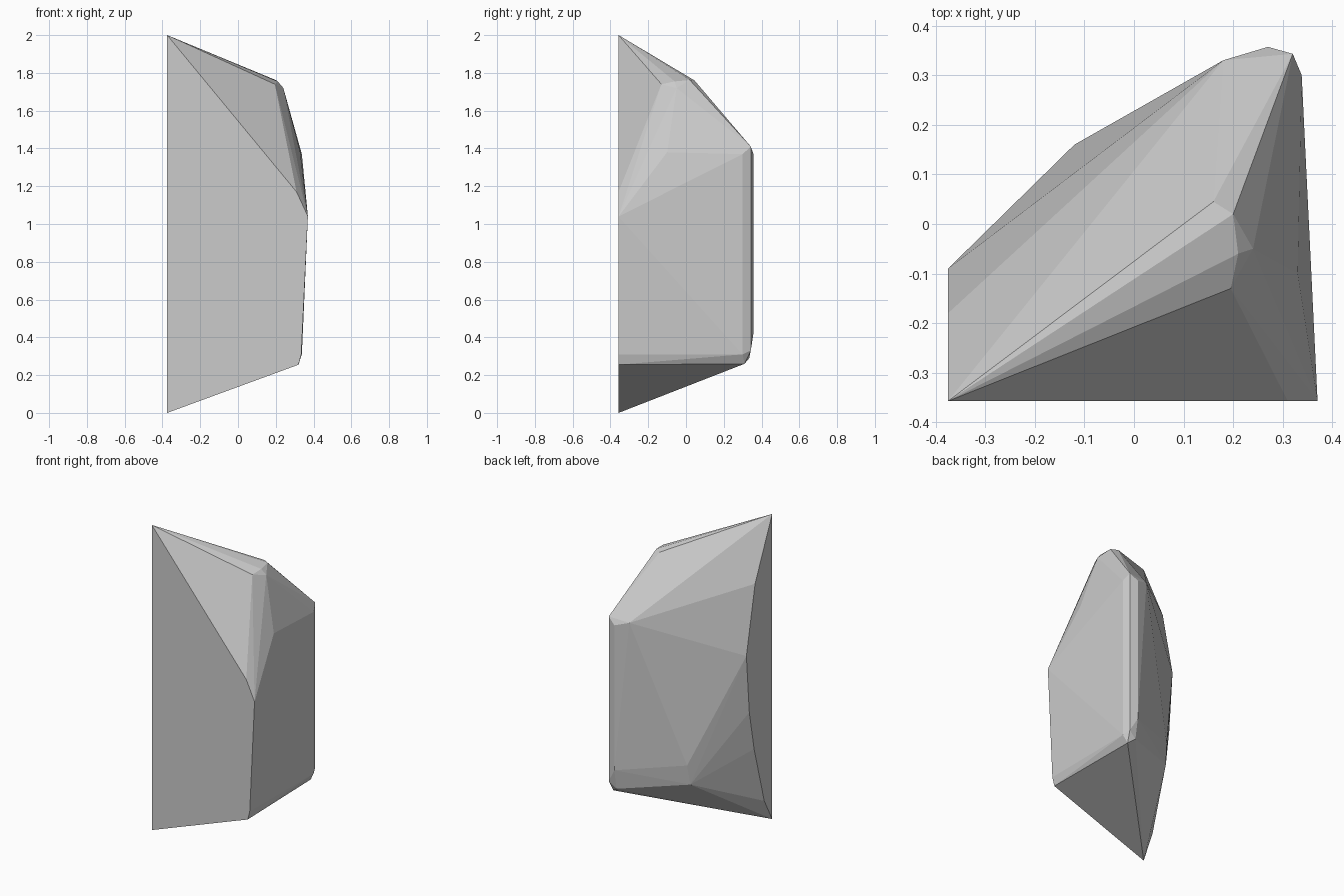
import bpy
import bmesh

cube = bpy.data.objects.get("Cube")
if cube:
    bpy.data.objects.remove(cube, do_unlink=True)

# Stone colour
stone = bpy.data.materials.new("stone grey")
stone.use_nodes = True
grey = (0.6, 0.6, 0.6, 1)
stone.diffuse_color = grey
stone.node_tree.nodes["Principled BSDF"].inputs["Base Color"].default_value = grey

LEFT, FRONT = -0.375, -0.357

# Flat front cut: x, z outline
front_cut = [(LEFT, 0), (LEFT, 2), (0.31, 1.17), (0.37, 1.04), (0.335, 0.31), (0.32, 0.255)]
# Flat side cut: y, z of its curved back edge
side_cut = [(-0.18, 1.61), (-0.09, 1.17), (-0.12, 0.79), (-0.17, 0.53), (-0.275, 0.15)]
# Blunt shoulder near the top
shoulder = [(0.16, 0.045, 1.76), (0.20, 0.02, 1.762), (0.21, -0.06, 1.755),
            (0.24, -0.05, 1.72), (0.195, -0.13, 1.74), (0.33, -0.10, 1.38)]
# Bevelled upright edge at the back corner: x, y, bottom z, top z
back_corner = [(0.338, 0.30, 0.31, 1.37), (0.32, 0.343, 0.33, 1.41), (0.27, 0.357, 0.42, 1.37)]
# Back bulge and rounded lower rim
back_bulge = [(0.18, 0.33, 1.40), (-0.12, 0.16, 0.48), (-0.13, 0.14, 0.35),
              (0.31, 0.31, 0.26), (0.27, 0.335, 0.29)]

points = [(x, FRONT, z) for x, z in front_cut]
points += [(LEFT, y, z) for y, z in side_cut]
points += shoulder + back_bulge
for x, y, low, high in back_corner:
    points += [(x, y, low), (x, y, high)]

# Wrap the outlines in one faceted solid
bm = bmesh.new()
for p in points:
    bm.verts.new(p)
hull = bmesh.ops.convex_hull(bm, input=bm.verts[:])
loose = [v for v in bm.verts if not v.link_faces]
bmesh.ops.delete(bm, geom=loose, context="VERTS")
bmesh.ops.dissolve_limit(bm, angle_limit=0.01, verts=bm.verts[:], edges=bm.edges[:])
bmesh.ops.recalc_face_normals(bm, faces=bm.faces[:])

mesh = bpy.data.meshes.new("rock_shard")
bm.to_mesh(mesh)
bm.free()
mesh.materials.append(stone)
rock = bpy.data.objects.new("rock_shard", mesh)
bpy.context.collection.objects.link(rock)
